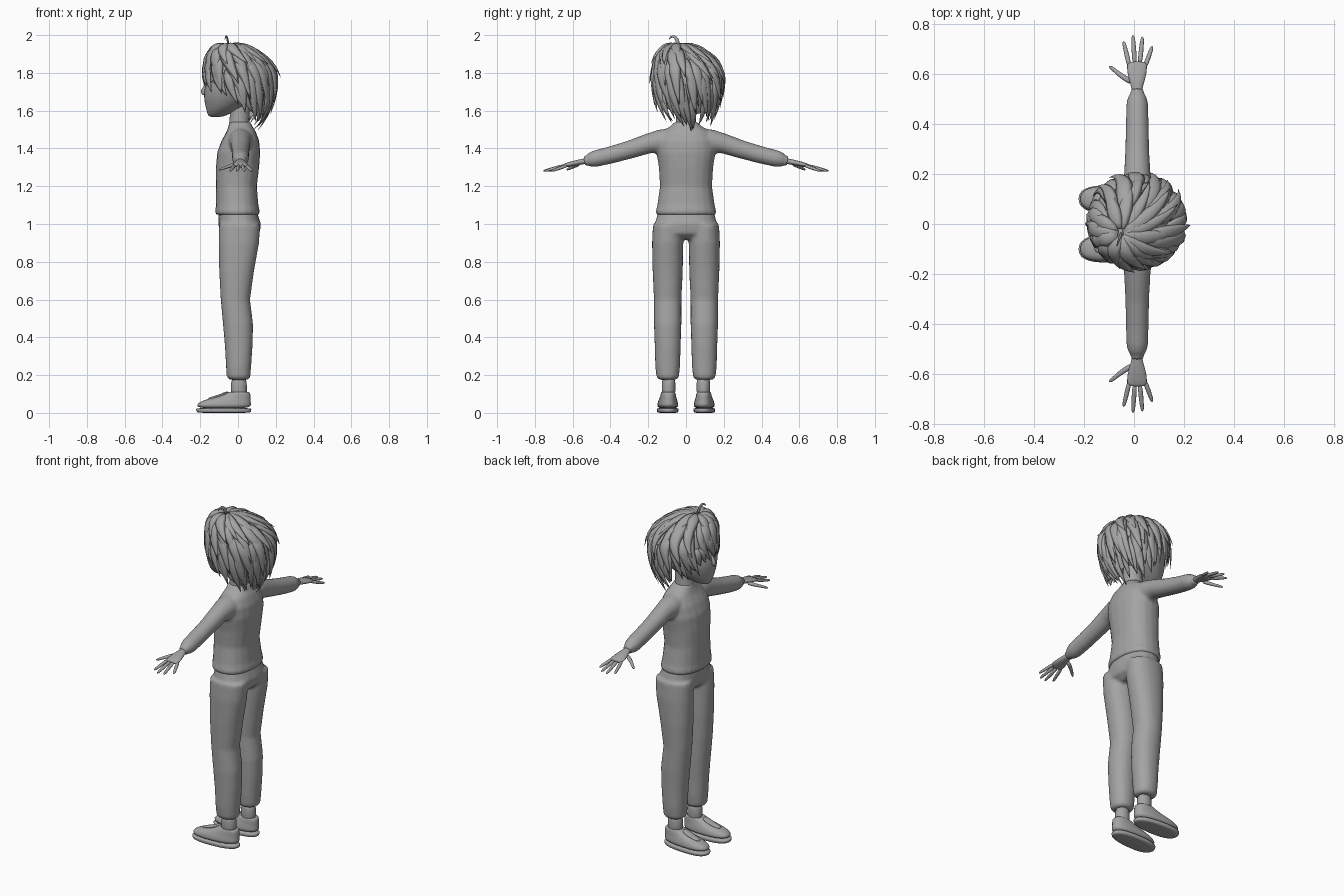
import bpy
import bmesh
import random
from math import sin, cos, pi, radians, copysign
from mathutils import Vector

random.seed(7)
if "Cube" in bpy.data.objects:
    bpy.data.objects.remove(bpy.data.objects["Cube"], do_unlink=True)

grey = bpy.data.materials.new("plain grey")
grey.use_nodes = True
colour = (0.37, 0.37, 0.37, 1)
grey.diffuse_color = colour
grey.node_tree.nodes["Principled BSDF"].inputs["Base Color"].default_value = colour


def finish(name, bm, subsurf=0, voxel=0):
    bmesh.ops.recalc_face_normals(bm, faces=bm.faces)
    mesh = bpy.data.meshes.new(name)
    bm.to_mesh(mesh)
    bm.free()
    mesh.materials.append(grey)
    mesh.shade_smooth()
    obj = bpy.data.objects.new(name, mesh)
    bpy.context.collection.objects.link(obj)
    if voxel:
        remesh = obj.modifiers.new("blend", 'REMESH')
        remesh.mode = 'VOXEL'
        remesh.voxel_size = voxel
        remesh.use_smooth_shade = True
        smooth = obj.modifiers.new("soften", 'SMOOTH')
        smooth.iterations = 5
    if subsurf:
        sub = obj.modifiers.new("round", 'SUBSURF')
        sub.levels = sub.render_levels = subsurf
    return obj


def ring(centre, u, v, n=20, power=2.0):
    """Superellipse ring spanned by the half axes u and v."""
    points = []
    for i in range(n):
        c, s = cos(2 * pi * i / n), sin(2 * pi * i / n)
        points.append(centre + u * copysign(abs(c) ** (2 / power), c)
                      + v * copysign(abs(s) ** (2 / power), s))
    return points


def skin(bm, rings):
    """Join rings of points into a capped tube."""
    loops = [[bm.verts.new(p) for p in r] for r in rings]
    n = len(loops[0])
    for a, b in zip(loops, loops[1:]):
        for i in range(n):
            j = (i + 1) % n
            bm.faces.new((a[i], a[j], b[j], b[i]))
    bm.faces.new(loops[0][::-1])
    bm.faces.new(loops[-1])


def stack(bm, sections, y=0, power=2.0):
    """Upright form: each section is (z, front x, back x, half width[, y shift])."""
    rings = []
    for z, front, back, half, *shift in sections:
        centre = Vector(((front + back) / 2, y + (shift[0] if shift else 0), z))
        rings.append(ring(centre, Vector(((back - front) / 2, 0, 0)),
                          Vector((0, half, 0)), power=power))
    skin(bm, rings)


def sweep(bm, path, widths, thicks, normals, n=12):
    """Tube along a path, flattened along the given normals."""
    path = [Vector(p) for p in path]
    rings = []
    for i, p in enumerate(path):
        tangent = (path[min(i + 1, len(path) - 1)] - path[max(i - 1, 0)]).normalized()
        normal = normals[i] if isinstance(normals, list) else Vector(normals)
        side = tangent.cross(normal).normalized()
        up = side.cross(tangent).normalized()
        rings.append(ring(p, side * widths[i], up * thicks[i], n))
    skin(bm, rings)


# Trousers: hips and two legs blended together
bm = bmesh.new()
stack(bm, [(.92, -.06, .08, .07), (.95, -.095, .115, .145), (1.0, -.105, .122, .165),
           (1.05, -.105, .105, .152), (1.09, -.10, .09, .14)], power=2.3)
for s in (1, -1):
    stack(bm, [(.175, -.045, .055, .045), (.19, -.06, .066, .06), (.25, -.064, .07, .066),
               (.36, -.07, .078, .069), (.47, -.08, .08, .073), (.6, -.092, .064, .073),
               (.75, -.1, .085, .08), (.9, -.103, .112, .083), (1.0, -.1, .118, .078)],
          y=s * .097, power=2.2)
finish("trousers", bm, voxel=.01)

# Sweater: torso and sleeves blended together
bm = bmesh.new()
stack(bm, [(1.048, -.116, .11, .157), (1.065, -.121, .116, .161), (1.1, -.117, .108, .152),
           (1.2, -.117, .1, .138), (1.3, -.117, .112, .144), (1.38, -.11, .118, .157),
           (1.44, -.088, .112, .155), (1.49, -.06, .094, .125), (1.52, -.05, .075, .08),
           (1.54, -.046, .066, .06)], power=2.3)
for s in (1, -1):
    arm = [(.07, 1.443, .067), (.14, 1.437, .062), (.2, 1.426, .053), (.3, 1.393, .048),
           (.4, 1.365, .046), (.48, 1.346, .044), (.51, 1.339, .037), (.522, 1.336, .027),
           (.54, 1.333, .028)]
    sweep(bm, [(.013, s * y, z) for y, z, r in arm], [r for y, z, r in arm],
          [r for y, z, r in arm], (0, 0, 1), n=20)
finish("sweater", bm, voxel=.009)

# Hands
for s, label in ((1, "right"), (-1, "left")):
    bm = bmesh.new()
    palm = [(.51, 1.336, .02, .016), (.545, 1.331, .022, .015), (.575, 1.325, .033, .015),
            (.61, 1.317, .041, .014), (.64, 1.31, .042, .011), (.65, 1.307, .036, .008)]
    sweep(bm, [(.012, s * y, z) for y, z, w, t in palm], [w for y, z, w, t in palm],
          [t for y, z, w, t in palm], (0, 0, 1))
    fingers = [(-.018, .63, -.042, .732), (.003, .64, -.004, .756),
               (.023, .64, .034, .75), (.042, .625, .074, .712), (-.005, .565, -.1, .632)]
    for x0, y0, x1, y1 in fingers:
        thumb = y1 < .65
        a = Vector((x0, s * y0, 1.318 if thumb else 1.311))
        b = Vector((x1, s * y1, 1.287 if thumb else 1.28))
        path = [a.lerp(b, t) for t in (0, .4, .8, .95, 1)]
        if thumb:
            path[1].x -= .008
        size = [.015 if thumb else .0105, .0105, .009, .0065, .002]
        sweep(bm, path, size, [r * .9 for r in size], (0, 0, 1), n=8)
    finish(label + "_hand", bm, subsurf=1)

# Ankles and shoes
for s, label in ((1, "right"), (-1, "left")):
    bm = bmesh.new()
    stack(bm, [(.07, -.04, .05, .037), (.12, -.036, .046, .035), (.2, -.04, .05, .04)], y=s * .092)
    finish(label + "_ankle", bm, subsurf=1)
    for part, sections in (
        ("sole", [(0, -.212, .066, .053), (.003, -.22, .07, .058), (.022, -.225, .073, .06),
                  (.026, -.222, .071, .058)]),
        ("shoe", [(.022, -.22, .069, .057), (.045, -.22, .07, .057), (.06, -.2, .069, .054),
                  (.072, -.165, .068, .05), (.084, -.115, .068, .046), (.1, -.07, .066, .043),
                  (.112, -.052, .06, .039), (.108, -.04, .05, .034)])):
        bm = bmesh.new()
        stack(bm, sections, y=s * .094, power=2.5)
        for v in bm.verts:  # narrow heel, toes turned slightly outward
            v.co.y = s * .094 + (v.co.y - s * .094) * (.93 - v.co.x * .5) - s * v.co.x * .03
        finish(label + "_" + part, bm, subsurf=1)
    # Tongue and laces along the instep
    bm = bmesh.new()
    path = [(-.05, s * .095, .112), (-.09, s * .096, .092), (-.13, s * .098, .08),
            (-.16, s * .099, .072)]
    sweep(bm, path, [.024, .024, .021, .014], [.008] * 4, (0, 0, 1))
    finish(label + "_shoe_tongue", bm, subsurf=1)

# Neck and head with a pointed face
bm = bmesh.new()
stack(bm, [(1.46, -.06, .07, .07), (1.53, -.047, .06, .054), (1.58, -.043, .06, .052),
           (1.68, -.04, .07, .055)])
finish("neck", bm, subsurf=1)
bm = bmesh.new()
stack(bm, [(1.566, -.15, -.09, .02), (1.575, -.16, -.06, .04), (1.6, -.168, -.005, .078),
           (1.65, -.18, .09, .122), (1.70, -.184, .14, .148), (1.74, -.172, .165, .157),
           (1.79, -.163, .17, .16), (1.85, -.15, .16, .15), (1.91, -.1, .12, .11),
           (1.93, -.05, .07, .06)])
finish("head", bm, subsurf=1)
bm = bmesh.new()
sweep(bm, [(-.168, 0, 1.745), (-.18, 0, 1.715), (-.187, 0, 1.697), (-.175, 0, 1.683)],
      [.006, .01, .012, .006], [.006, .011, .016, .008], (-1, 0, 0))
finish("nose", bm, subsurf=1)

# Ears and upper eyelids
for s, label in ((1, "right"), (-1, "left")):
    bm = bmesh.new()
    sweep(bm, [(.02, s * .142, 1.665), (.035, s * .15, 1.69), (.045, s * .158, 1.73),
               (.045, s * .15, 1.755)], [.008, .02, .026, .01], [.008, .013, .015, .008], (0, s, 0))
    finish(label + "_ear", bm, subsurf=1)
    bm = bmesh.new()
    lid = [(.035, 1.748), (.06, 1.764), (.09, 1.762), (.118, 1.742)]
    path = [(-.004 - .169 * (1 - (y / .158) ** 2) ** .5, s * y, z) for y, z in lid]
    sweep(bm, path, [.003, .006, .006, .003], [.004] * 4, (-1, s * .4, 0), n=8)
    finish(label + "_eyelid", bm, subsurf=1)


def scalp(az, th, r=1.0):
    """Point on the egg-shaped hair volume; azimuth pi is the face side."""
    c = cos(th)
    crown = max(c, 0) ** 2
    return Vector((.01 - .06 * crown + .19 * r * sin(th) * cos(az),
                   .01 - .05 * crown + .182 * r * sin(th) * sin(az),
                   1.77 + (.188 if c > 0 else .275) * r * c))


def hairline(az):
    return radians(127 + 28 * cos(az))


# Hair base that hugs the skull
bm = bmesh.new()
steps, turns = 12, 32
grid = [[bm.verts.new(scalp(2 * pi * j / turns, .03 + (hairline(2 * pi * j / turns) - .3)
                            * i / steps, .94)) for j in range(turns)] for i in range(steps + 1)]
for a, b in zip(grid, grid[1:]):
    for j in range(turns):
        k = (j + 1) % turns
        bm.faces.new((a[j], a[k], b[k], b[j]))
bm.faces.new(grid[0])
finish("hair_base", bm)


def lock(bm, az, start, end, width, swirl, lift):
    path, normals, widths = [], [], []
    for i in range(9):
        t = i / 8
        p = scalp(az + swirl * t * t, start + (end - start) * t, .95 + .05 * sin(pi * t) + lift * t ** 3)
        path.append(p)
        normals.append((p - Vector((.01, 0, 1.75))).normalized())
        widths.append(width * (.45 + .55 * sin(pi * min(t * 1.1, .5))) * (1 - t ** 2.2) + .0008)
    sweep(bm, path, widths, [w * .45 for w in widths], normals, n=6)


# Overlapping rows of pointed locks, swirling out of the crown
bm = bmesh.new()
for count, start, end, width in ((13, 6, 66, .034), (17, 28, 92, .036), (21, 52, 114, .034),
                                 (23, 76, 134, .03), (23, 98, 157, .025)):
    for i in range(count):
        az = 2 * pi * (i + random.uniform(-.3, .3)) / count + start
        a = radians(start + random.uniform(-4, 4))
        limit = hairline(az)
        if a > limit - .4:
            continue
        b = min(radians(end + random.uniform(-8, 8)), limit + random.uniform(-.06, .06))
        lock(bm, az, a, b, width * random.uniform(.8, 1.15), random.uniform(.1, .4),
             random.uniform(.06, .2) if cos(az) > -.7 else .06)
finish("hair_locks", bm)

# Small curl standing up from the crown
bm = bmesh.new()
sweep(bm, [(-.05, -.04, 1.945), (-.055, -.047, 1.978), (-.06, -.062, 1.995), (-.066, -.08, 1.992),
           (-.07, -.092, 1.975)], [.012, .011, .009, .007, .001], [.007, .006, .005, .004, .001],
      (-1, 0, 0), n=8)
finish("hair_curl", bm, subsurf=1)
